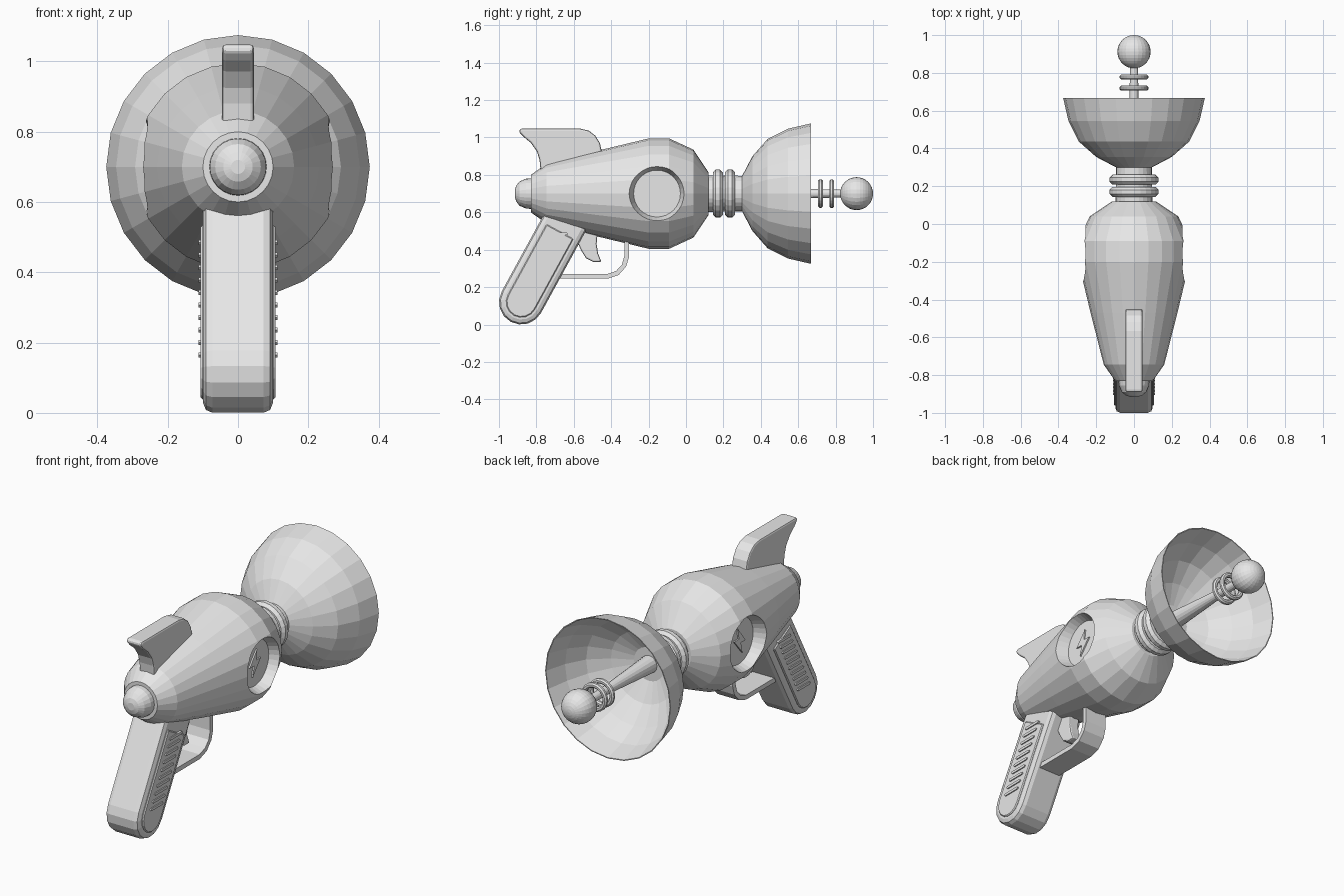
import bpy, bmesh, math
from mathutils import Matrix

if "Cube" in bpy.data.objects:
    bpy.data.objects.remove(bpy.data.objects["Cube"])

AXIS_Z = 0.70  # height of the barrel axis, which runs along y
grey = bpy.data.materials.new("light_grey")
grey.diffuse_color = (0.8, 0.8, 0.8, 1)
grey.use_nodes = True
grey.node_tree.nodes["Principled BSDF"].inputs["Base Color"].default_value = grey.diffuse_color


def finish(name, bm):
    bmesh.ops.recalc_face_normals(bm, faces=bm.faces)
    me = bpy.data.meshes.new(name)
    bm.to_mesh(me)
    bm.free()
    ob = bpy.data.objects.new(name, me)
    bpy.context.collection.objects.link(ob)
    me.materials.append(grey)
    return ob


def lathe(name, profile, n=24, loop=False):
    """Spin (y, radius) points around the barrel axis."""
    bm = bmesh.new()
    rings = [[bm.verts.new((r * math.sin(2 * math.pi * i / n), y,
                            AXIS_Z + r * math.cos(2 * math.pi * i / n)))
              for i in range(n)] for y, r in profile]
    pairs = list(zip(rings, rings[1:]))
    if loop:
        pairs.append((rings[-1], rings[0]))
    else:
        bm.faces.new(rings[0])
        bm.faces.new(rings[-1])
    for a, b in pairs:
        for i in range(n):
            j = (i + 1) % n
            bm.faces.new((a[i], a[j], b[j], b[i]))
    return finish(name, bm)


def ring(name, y, major, minor):
    pts = [(y + minor * math.cos(k * math.pi / 4 + math.pi / 8),
            major + minor * math.sin(k * math.pi / 4 + math.pi / 8)) for k in range(8)]
    return lathe(name, pts, loop=True)


def plate(name, outlines, x0, x1, bevel=0.0, mirror=False, segments=2):
    """Extrude (y, z) outlines from x0 to x1."""
    bm = bmesh.new()
    for pts in outlines:
        a = [bm.verts.new((x0, y, z)) for y, z in pts]
        b = [bm.verts.new((x1, y, z)) for y, z in pts]
        bm.faces.new(a)
        bm.faces.new(b)
        for i in range(len(pts)):
            j = (i + 1) % len(pts)
            bm.faces.new((a[i], a[j], b[j], b[i]))
    ob = finish(name, bm)
    if bevel:
        m = ob.modifiers.new("bevel", 'BEVEL')
        m.width, m.segments = bevel, segments
        m.limit_method, m.angle_limit = 'ANGLE', math.radians(40)
    if mirror:
        ob.modifiers.new("mirror", 'MIRROR')
    return ob


def slanted_tongue(w, length, c=(-0.88, 0.12)):
    """Round-bottomed strip leaning along the grip."""
    d, n = (0.48, 0.877), (0.877, -0.48)
    pts = []
    for k in range(9):
        t = math.pi * k / 8
        s, q = -w * math.cos(t), -w * math.sin(t)
        pts.append((c[0] + s * n[0] + q * d[0], c[1] + s * n[1] + q * d[1]))
    for s in (w, -w):
        pts.append((c[0] + s * n[0] + length * d[0], c[1] + s * n[1] + length * d[1]))
    return pts


# Body with a tapered round recess on each side
body = lathe("body", [(-0.83, 0.10), (-0.745, 0.16), (-0.47, 0.23), (-0.2, 0.295),
                      (-0.09, 0.295), (0.04, 0.235), (0.12, 0.115)])
for side in (1, -1):
    bm = bmesh.new()
    bmesh.ops.create_cone(bm, cap_ends=True, segments=32, radius1=0.125, radius2=0.17, depth=0.12,
                          matrix=Matrix.Translation((side * 0.265, -0.155, AXIS_Z))
                          @ Matrix.Rotation(side * math.pi / 2, 4, 'Y'))
    cutter = finish("recess_cutter", bm)
    cutter.hide_render = True
    m = body.modifiers.new("recess", 'BOOLEAN')
    m.operation, m.object = 'DIFFERENCE', cutter
    bpy.context.view_layer.objects.active = body
    bpy.ops.object.modifier_apply(modifier=m.name)
    bpy.data.objects.remove(cutter)

# Bolt emblem on the recess floor
plate("bolt_emblem", [[(-0.14, 0.772), (-0.205, 0.69), (-0.165, 0.69),
                       (-0.178, 0.632), (-0.108, 0.715), (-0.148, 0.715)]],
      0.204, 0.213, mirror=True)

# Rear knob
lathe("rear_knob", [(-0.82, 0.082), (-0.855, 0.08), (-0.89, 0.065), (-0.908, 0.042), (-0.915, 0.02)])

# Neck and its rings
lathe("neck", [(0.10, 0.098), (0.31, 0.095)])
for i, y in enumerate((0.17, 0.235)):
    ring(f"neck_ring_{i + 1}", y, 0.102, 0.029)

# Dish: thin shell, open towards +y
outer = [(0.30, 0.095), (0.355, 0.2), (0.437, 0.293), (0.545, 0.347), (0.667, 0.375)]
inner = [(0.667, 0.37), (0.55, 0.338), (0.447, 0.284), (0.367, 0.192), (0.315, 0.09)]
lathe("dish", outer + inner)

# Antenna: tapered rod, two rings and a ball
lathe("antenna_rod", [(0.30, 0.048), (0.667, 0.024), (0.88, 0.02)], 16)
for i, y in enumerate((0.719, 0.779)):
    ring(f"antenna_ring_{i + 1}", y, 0.063, 0.014)
lathe("antenna_ball", [(0.912 - 0.088 * math.cos(math.pi * k / 16),
                        max(0.001, 0.088 * math.sin(math.pi * k / 16))) for k in range(17)])

# Top fin
plate("fin", [[(-0.893, 1.03), (-0.885, 1.048), (-0.567, 1.048), (-0.52, 1.037), (-0.485, 1.01),
               (-0.46, 0.97), (-0.445, 0.90), (-0.50, 0.85), (-0.775, 0.80), (-0.783, 0.88),
               (-0.797, 0.925), (-0.83, 0.972), (-0.868, 1.003)]], -0.045, 0.045, 0.012)

# Grip, side panels and ridges
plate("grip", [slanted_tongue(0.12, 0.52)], -0.099, 0.099, 0.026, segments=2)
plate("grip_panel", [slanted_tongue(0.082, 0.43)], 0.09, 0.106, 0.005, mirror=True, segments=1)
ridges = []
for i in range(10):
    y, z = -0.85 + i * 0.0183, 0.165 + i * 0.0355
    ridges.append([(y - 0.055, z), (y - 0.048, z - 0.007), (y + 0.048, z - 0.007),
                   (y + 0.055, z), (y + 0.048, z + 0.007), (y - 0.048, z + 0.007)])
plate("grip_ridges", ridges, 0.10, 0.112, mirror=True)

# Trigger and guard
plate("trigger", [[(-0.59, 0.52), (-0.47, 0.52), (-0.478, 0.43), (-0.47, 0.38), (-0.452, 0.335),
                   (-0.495, 0.335), (-0.535, 0.355), (-0.56, 0.395), (-0.58, 0.44)]],
      -0.03, 0.03, 0.008)
plate("trigger_guard", [[(-0.72, 0.245), (-0.42, 0.245), (-0.36, 0.265), (-0.32, 0.31),
                         (-0.305, 0.36), (-0.305, 0.48), (-0.33, 0.48), (-0.33, 0.365),
                         (-0.343, 0.32), (-0.373, 0.287), (-0.42, 0.27), (-0.72, 0.27)]],
      -0.065, 0.065)
